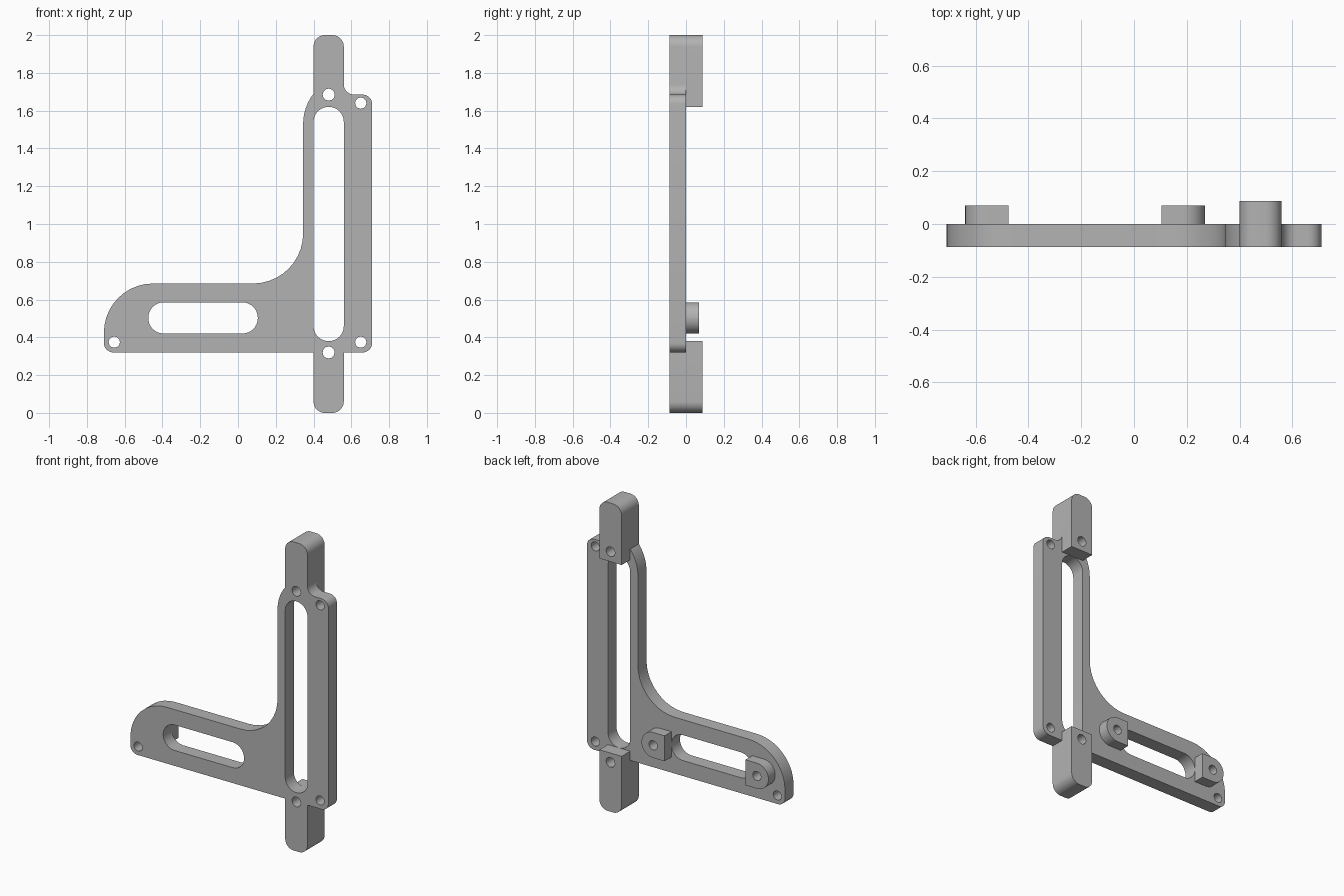
import bpy
import math
from mathutils import Vector

cube = bpy.data.objects.get("Cube")
if cube:
    bpy.data.objects.remove(cube, do_unlink=True)

grey = bpy.data.materials.new("plain grey")
grey.use_nodes = True
grey.diffuse_color = (0.45, 0.45, 0.45, 1)
grey.node_tree.nodes["Principled BSDF"].inputs["Base Color"].default_value = grey.diffuse_color

FRONT, BACK, BOSS_BACK = -0.088, 0.088, 0.07


def rounded(corners, steps=10):
    """Closed outline from (x, z, radius) corners."""
    points = []
    for i, (x, z, radius) in enumerate(corners):
        p = Vector((x, z))
        if radius == 0:
            points.append(p)
            continue
        a = (Vector(corners[i - 1][:2]) - p).normalized()
        b = (Vector(corners[(i + 1) % len(corners)][:2]) - p).normalized()
        half = a.angle(b) / 2
        centre = p + (a + b).normalized() * radius / math.sin(half)
        start = p + a * radius / math.tan(half) - centre
        end = p + b * radius / math.tan(half) - centre
        sweep = math.pi - 2 * half
        for k in range(steps + 1):
            t = k / steps
            points.append(centre + (start * math.sin((1 - t) * sweep)
                                    + end * math.sin(t * sweep)) / math.sin(sweep))
    return points


def box(x0, x1, z0, z1, left, right):
    return rounded([(x0, z0, left), (x1, z0, right), (x1, z1, right), (x0, z1, left)])


def circle(x, z, radius=0.03, sides=12):
    return [Vector((x + radius * math.cos(math.tau * k / sides),
                    z + radius * math.sin(math.tau * k / sides))) for k in range(sides)]


def slab(name, outlines, y0, y1):
    """Solid between y0 and y1; the outlines after the first are holes."""
    curve = bpy.data.curves.new(name, 'CURVE')
    curve.dimensions = '2D'
    curve.fill_mode = 'BOTH'
    curve.extrude = (y1 - y0) / 2
    for outline in outlines:
        spline = curve.splines.new('POLY')
        spline.points.add(len(outline) - 1)
        for point, p in zip(spline.points, outline):
            point.co = (p.x, p.y, 0, 1)
        spline.use_cyclic_u = True
    obj = bpy.data.objects.new(name, curve)
    bpy.context.collection.objects.link(obj)
    obj.rotation_euler.x = math.pi / 2
    obj.location.y = (y0 + y1) / 2
    bpy.ops.object.select_all(action='DESELECT')
    obj.select_set(True)
    bpy.context.view_layer.objects.active = obj
    bpy.ops.object.convert(target='MESH')
    obj = bpy.context.view_layer.objects.active
    bpy.ops.object.mode_set(mode='EDIT')
    bpy.ops.mesh.select_all(action='SELECT')
    bpy.ops.mesh.remove_doubles(threshold=0.0002)
    bpy.ops.mesh.normals_make_consistent(inside=False)
    bpy.ops.object.mode_set(mode='OBJECT')
    obj.data.materials.clear()
    obj.data.materials.append(grey)
    bpy.ops.object.shade_smooth_by_angle(angle=math.radians(35))
    return obj


# Flat bracket plate with its two end tabs
plate = rounded([
    (-0.71, 0.32, 0.05), (0.4, 0.32, 0), (0.4, 0, 0.06), (0.56, 0, 0.06),
    (0.56, 0.32, 0), (0.71, 0.32, 0.05), (0.71, 1.685, 0.05),
    (0.56, 1.685, 0.055), (0.56, 2, 0.06), (0.4, 2, 0.06), (0.4, 1.69, 0),
    (0.345, 1.62, 0.26), (0.345, 0.685, 0.265), (-0.71, 0.685, 0.26)])
tall_slot = box(0.4, 0.56, 0.38, 1.62, 0.0795, 0.0795)
long_slot = box(-0.475, 0.105, 0.42, 0.585, 0.082, 0.082)
screw_holes = [circle(0.48, 1.685, 0.032), circle(0.48, 0.32, 0.032),
               circle(0.65, 1.64), circle(0.65, 0.375), circle(-0.655, 0.375)]
slab("bracket_plate", [plate, tall_slot, long_slot] + screw_holes, FRONT, 0)

# Thick blocks behind the end tabs
slab("upper_block", [rounded([(0.4, 1.62, 0), (0.56, 1.62, 0), (0.56, 2, 0.06), (0.4, 2, 0.06)]),
                     circle(0.48, 1.685, 0.032)], 0, BACK)
slab("lower_block", [rounded([(0.4, 0, 0.06), (0.56, 0, 0.06), (0.56, 0.38, 0), (0.4, 0.38, 0)]),
                     circle(0.48, 0.32, 0.032)], 0, BACK)

# Screw bosses at the ends of the long slot, rounded on the outer side
slab("right_boss", [box(-0.64, -0.475, 0.42, 0.585, 0.082, 0), circle(-0.557, 0.502)], 0, BOSS_BACK)
slab("left_boss", [box(0.105, 0.27, 0.42, 0.585, 0, 0.082), circle(0.187, 0.502)], 0, BOSS_BACK)
